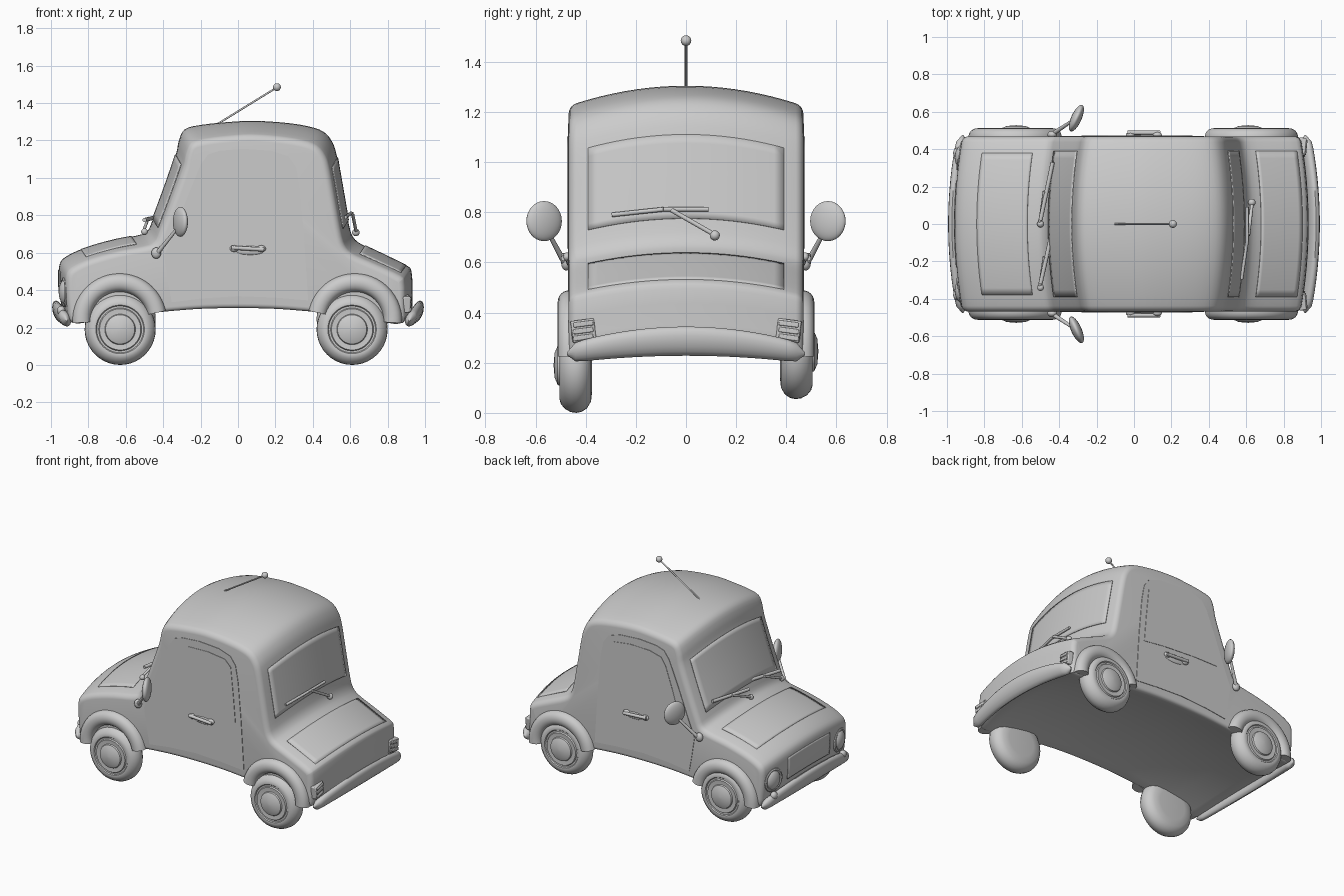
import bpy, bmesh, math
from mathutils import Vector

if "Cube" in bpy.data.objects:
    bpy.data.objects.remove(bpy.data.objects["Cube"])

W = 0.468   # half width of the body


def finish(ob, angle=40):
    bpy.ops.object.select_all(action='DESELECT')
    ob.select_set(True)
    bpy.context.view_layer.objects.active = ob
    bpy.ops.object.shade_smooth_by_angle(angle=math.radians(angle))
    return ob


def loft(name, rings, closed=True, caps=True, angle=40):
    bm = bmesh.new()
    vs = [[bm.verts.new(p) for p in r] for r in rings]
    n = len(rings[0])
    for a, b in zip(vs, vs[1:]):
        for i in range(n if closed else n - 1):
            j = (i + 1) % n
            bm.faces.new((a[i], a[j], b[j], b[i]))
    if caps:
        bm.faces.new(vs[0])
        bm.faces.new(vs[-1])
    bmesh.ops.recalc_face_normals(bm, faces=bm.faces)
    me = bpy.data.meshes.new(name)
    bm.to_mesh(me)
    bm.free()
    ob = bpy.data.objects.new(name, me)
    bpy.context.collection.objects.link(ob)
    return finish(ob, angle)


def spline(pts, n=4, closed=True):
    out, m = [], len(pts)
    for i in range(m if closed else m - 1):
        idx = [(i + k) % m if closed else min(max(i + k, 0), m - 1) for k in (-1, 0, 1, 2)]
        a, b, c, d = [Vector(pts[k]) for k in idx]
        for s in range(n):
            t = s / n
            out.append(0.5 * (2*b + (c - a)*t + (2*a - 5*b + 4*c - d)*t*t + (3*b - a - 3*c + d)*t**3))
    if not closed:
        out.append(Vector(pts[-1]))
    return out


def warp(x, y, z):
    # the car bulges outward and upward along its centre line
    t = (y / W) ** 2
    sx = 0.042 * max(-1, min(1, x / 0.3))
    drop = 0.05 + 0.03 * max(0, min(1, (z - 0.3) / 0.9))
    return (x - sx * t, y, z - drop * t)


def normals(p, closed, w=1):
    m, out = len(p), []
    for i in range(m):
        a = p[(i - w) % m] if closed else p[max(i - w, 0)]
        b = p[(i + w) % m] if closed else p[min(i + w, m - 1)]
        d = (b - a).normalized()
        out.append(Vector((-d.y, d.x)))
    return out


def patch(name, pts, half, off=0.002):
    # thin panel following the curved body
    p = spline(pts, 4, False)
    q = [a + n * off for a, n in zip(p, normals(p, False))]
    ys = [half * k / 10 for k in range(-10, 11)]
    ob = loft(name, [[warp(a.x, y, a.y) for a in q] for y in ys], False, False)
    mod = ob.modifiers.new('thick', 'SOLIDIFY')
    mod.thickness, mod.offset = 0.006, 0
    return ob


def tube(name, a, b, r, r2=None):
    a, b = Vector(a), Vector(b)
    d = b - a
    bpy.ops.mesh.primitive_cone_add(vertices=12, radius1=r, radius2=r2 or r, depth=d.length,
                                    location=(a + b) / 2, rotation=d.to_track_quat('Z', 'Y').to_euler())
    bpy.context.object.name = name
    return finish(bpy.context.object)


def ball(name, loc, scale, rot=(0, 0, 0)):
    bpy.ops.mesh.primitive_uv_sphere_add(segments=24, ring_count=14, radius=1, location=loc, rotation=rot)
    ob = bpy.context.object
    ob.name, ob.scale = name, scale
    return finish(ob)


def box(name, loc, size, rot=(0, 0, 0), bevel=0.006):
    bpy.ops.mesh.primitive_cube_add(size=1, location=loc, rotation=rot)
    ob = bpy.context.object
    ob.name, ob.scale = name, size
    bpy.ops.object.transform_apply(location=False, rotation=False, scale=True)
    m = ob.modifiers.new('round', 'BEVEL')
    m.width, m.segments = bevel, 2
    return finish(ob)


# body shell: centre-line profile swept across the width with rounded sides
profile = [(-0.925, 0.27), (-0.95, 0.36), (-0.958, 0.47), (-0.952, 0.545), (-0.91, 0.585), (-0.82, 0.625),
           (-0.68, 0.665), (-0.54, 0.692), (-0.485, 0.715), (-0.455, 0.78), (-0.385, 0.97), (-0.332, 1.125),
           (-0.316, 1.2), (-0.285, 1.26), (-0.2, 1.283), (-0.06, 1.298), (0.08, 1.305),
           (0.25, 1.295), (0.38, 1.275), (0.46, 1.245), (0.505, 1.19), (0.53, 1.11),
           (0.563, 0.92), (0.593, 0.75), (0.615, 0.685), (0.66, 0.645), (0.78, 0.59), (0.905, 0.53),
           (0.928, 0.495), (0.932, 0.4), (0.92, 0.27), (0.78, 0.28), (0.6, 0.31), (0.3, 0.342), (0, 0.35),
           (-0.3, 0.342), (-0.6, 0.31), (-0.8, 0.28)]
p = spline(profile, 3)
nr = normals(p, True, 2)
R = 0.03
slices = []
for k in range(6):
    th = math.pi / 2 * (5 - k) / 5
    slices.append((-(W - R) - R * math.sin(th), R * (1 - math.cos(th))))
slices += [((W - R) * k / 9, 0) for k in range(-8, 9)]
slices += [(-y, d) for y, d in reversed(slices[:6])]
loft('body', [[warp(a.x - n.x * d, y, a.y - n.y * d) for a, n in zip(p, nr)] for y, d in slices])

# lids, grille and glass
patch('hood_lid', [(-0.84, 0.617), (-0.75, 0.646), (-0.65, 0.672), (-0.57, 0.687)], 0.38, 0)
patch('trunk_lid', [(0.68, 0.637), (0.78, 0.59), (0.9, 0.532)], 0.39, 0)
patch('grille', [(-0.95, 0.36), (-0.957, 0.43), (-0.956, 0.51)], 0.23)
patch('windshield', [(-0.455, 0.78), (-0.385, 0.97), (-0.332, 1.125)], 0.39)
patch('rear_window', [(0.53, 1.11), (0.563, 0.92), (0.588, 0.775)], 0.39)

door = [(-0.354, 0.335), (-0.375, 0.45), (-0.395, 0.58), (-0.35, 0.69), (-0.27, 0.9), (-0.2, 1.07), (-0.16, 1.125),
        (-0.1, 1.145), (0.03, 1.155), (0.18, 1.145), (0.27, 1.115), (0.31, 1.06), (0.33, 0.95), (0.352, 0.7),
        (0.375, 0.345), (0.2, 0.36), (0, 0.368), (-0.2, 0.355)]
window = [(-0.28, 0.69), (-0.23, 0.86), (-0.175, 1.02), (-0.14, 1.075), (-0.05, 1.098), (0.1, 1.102), (0.23, 1.085),
          (0.275, 1.04), (0.295, 0.85), (0.312, 0.655), (0.15, 0.675), (-0.1, 0.69)]

for s, side in ((-1, 'right'), (1, 'left')):
    # doors
    for nm, outline, y in (('door_', door, 0.4715), ('door_window_', window, 0.4745)):
        loft(nm + side, [[(a, s * h, b) for a, b in outline] for h in (0.464, y)])
    # door handle
    tube('handle_' + side, (-0.035, s * 0.488, 0.627), (0.14, s * 0.488, 0.617), 0.011)
    for x in (-0.02, 0.125):
        ball('handle_foot_' + side, (x, s * 0.476, 0.622), (0.024, 0.016, 0.018))
    ball('handle_recess_' + side, (0.065, s * 0.47, 0.612), (0.08, 0.009, 0.024))

    for x, end in ((-0.63, 'front'), (0.61, 'rear')):
        # flared fender arch, ending higher on the door side
        rings = []
        cx = x + (-0.003 if x < 0 else 0.015)
        a0, a1 = (12, 183) if x < 0 else (-3, 168)
        for k in range(25):
            a = math.radians(a0 + (a1 - a0) * k / 24)
            ring = []
            for j in range(13):
                b = math.pi * j / 12
                r = 0.203 + 0.05 * math.cos(b)
                ring.append((cx + r * math.cos(a), s * (0.45 + 0.062 * math.sin(b) ** 0.7), 0.237 + r * math.sin(a)))
            rings.append(ring)
        loft(f'fender_{end}_{side}', rings)
        # tyre, rim and hubcap as one turned shape; left wheels sit higher
        prof = [(0.004, -0.063), (0.1, -0.063), (0.145, -0.058), (0.172, -0.042), (0.186, -0.02), (0.19, 0),
                (0.187, 0.022), (0.175, 0.045), (0.155, 0.062), (0.138, 0.067), (0.13, 0.066), (0.125, 0.06),
                (0.115, 0.06), (0.11, 0.068), (0.09, 0.066), (0.082, 0.066), (0.078, 0.075), (0.05, 0.087),
                (0.004, 0.091)]
        cz = 0.19 if s < 0 else 0.245
        loft(f'wheel_{end}_{side}', [[(x + r * math.cos(2*math.pi*k/40), s * (0.437 + o),
             cz + r * math.sin(2*math.pi*k/40)) for k in range(40)] for r, o in prof])

    # headlights and small indicator lamps
    ball('headlight_' + side, (-0.92, s * 0.365, 0.39), (0.038, 0.062, 0.07), (0, 0, -s * 0.17))
    bpy.ops.mesh.primitive_torus_add(location=(-0.925, s * 0.365, 0.39), rotation=(0, math.pi / 2, -s * 0.17),
                                     major_radius=0.068, minor_radius=0.014, major_segments=32, minor_segments=8)
    bpy.context.object.name = 'headlight_ring_' + side
    finish(bpy.context.object)
    ball('indicator_' + side, (-0.945, s * 0.38, 0.29), (0.022, 0.026, 0.026))

    # tail lights with slats
    tilt = (s * -0.13, 0, -s * 0.1)
    box('tail_light_' + side, (0.898, s * 0.41, 0.328), (0.04, 0.094, 0.088), tilt)
    for dz in (-0.027, 0, 0.027):
        box('tail_slat_' + side, (0.915, s * 0.41, 0.328 + dz), (0.018, 0.08, 0.02), tilt, 0.004)

    # side mirrors
    ball('mirror_base_' + side, (-0.437, s * 0.478, 0.598), (0.026, 0.02, 0.03))
    tube('mirror_arm_' + side, (-0.43, s * 0.485, 0.6), (-0.325, s * 0.555, 0.73), 0.012, 0.008)
    ball('mirror_' + side, (-0.308, s * 0.566, 0.765), (0.028, 0.077, 0.08), (0, 0, -s * 0.42))

# bumpers: an oval section swept in a shallow bow
for s, end in ((-1, 'front'), (1, 'rear')):
    rings = []
    for k in range(29):
        u = -1 + 2 * k / 28
        t = u * u
        f = math.sqrt(max(0.02, 1 - abs(u) ** 24))
        h, w = (0.058 - 0.02 * t) * f, 0.03 * f
        ring = []
        for j in range(16):
            b = 2 * math.pi * j / 16
            dz = h * math.sin(b)
            ring.append((s * (0.961 - 0.046 * t + w * math.cos(b) + 0.22 * dz), 0.475 * u, 0.286 - 0.05 * t + dz))
        rings.append(ring)
    loft('bumper_' + end, rings)

# wipers
for y0, y1 in ((0.02, 0.33), (-0.32, -0.03)):
    tube('front_wiper_blade', (-0.5, y0, 0.775), (-0.435, y1, 0.79), 0.011)
    tube('front_wiper_arm', (-0.48, (y0 + y1) / 2, 0.785), (-0.505, y0 - 0.02, 0.715), 0.008)
    ball('front_wiper_pivot', (-0.5, y0 - 0.02, 0.712), (0.018, 0.018, 0.018))
tube('rear_wiper_blade_a', (0.575, -0.295, 0.79), (0.605, -0.09, 0.812), 0.009)
tube('rear_wiper_blade_b', (0.605, -0.09, 0.812), (0.605, 0.09, 0.812), 0.009)
tube('rear_wiper_arm', (0.612, -0.06, 0.81), (0.632, 0.115, 0.71), 0.009)
ball('rear_wiper_pivot', (0.63, 0.115, 0.708), (0.02, 0.02, 0.02))

# antenna
tube('antenna_rod', (-0.11, 0, 1.288), (0.208, 0, 1.484), 0.005)
ball('antenna_tip', (0.208, 0, 1.485), (0.021, 0.021, 0.021))
